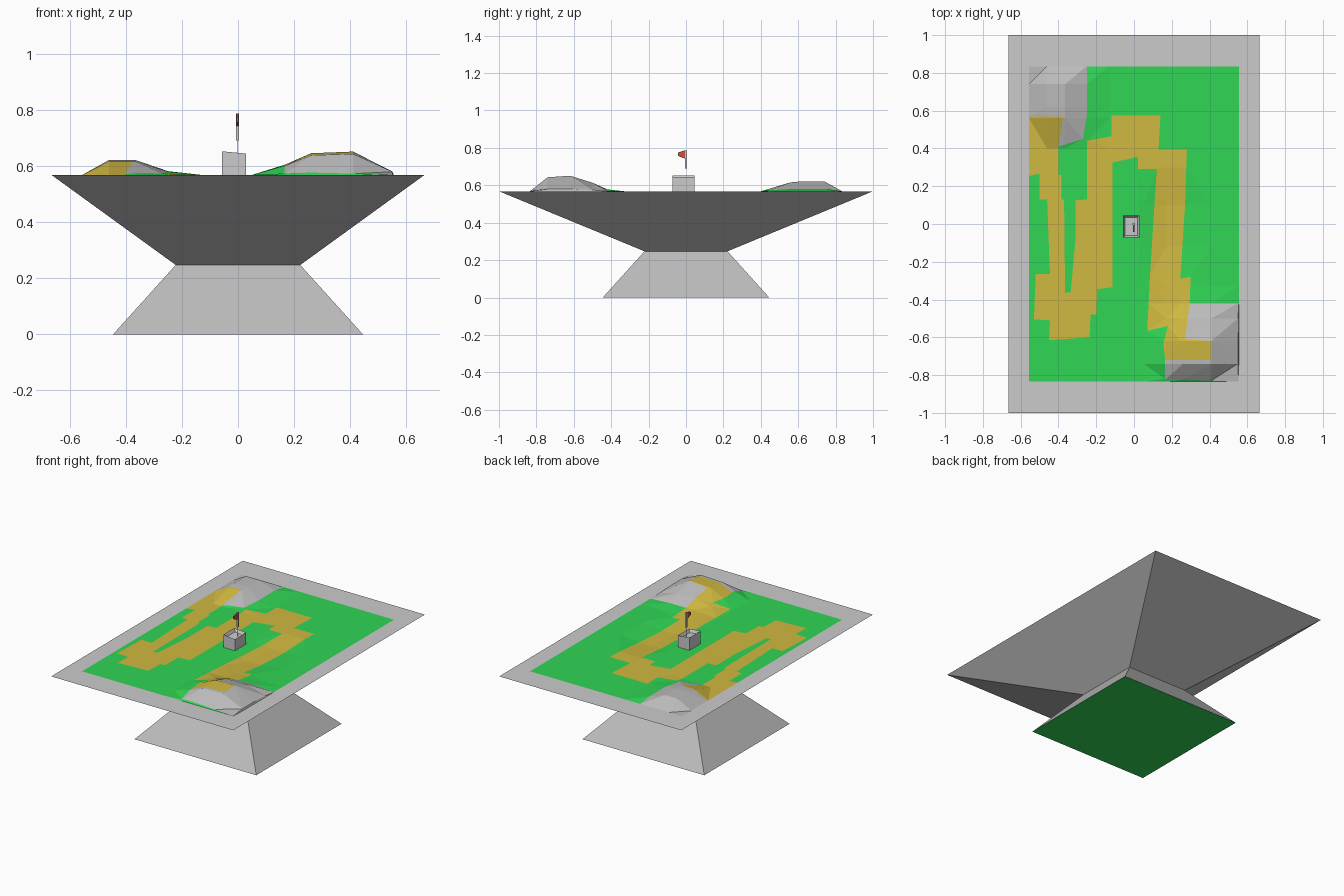
import bpy, bmesh
from mathutils import Vector
from mathutils.geometry import delaunay_2d_cdt

if "Cube" in bpy.data.objects:
    bpy.data.objects.remove(bpy.data.objects["Cube"])


def material(name, rgb):
    m = bpy.data.materials.new(name)
    m.diffuse_color = (*rgb, 1)
    m.use_nodes = True
    m.node_tree.nodes["Principled BSDF"].inputs["Base Color"].default_value = m.diffuse_color
    return m


grey = material("rock_grey", (0.5, 0.5, 0.5))
green = material("grass_green", (0.03, 0.67, 0.09))
yellow = material("path_yellow", (0.63, 0.48, 0.05))
red = material("flag_red", (0.6, 0.08, 0.04))


def make(name, verts, faces, mats=(), idx=None):
    me = bpy.data.meshes.new(name)
    me.from_pydata(verts, [], faces)
    for m in mats:
        me.materials.append(m)
    if idx:
        me.polygons.foreach_set("material_index", idx)
    me.update()
    ob = bpy.data.objects.new(name, me)
    bpy.context.collection.objects.link(ob)
    return ob


def rect(x, y, z):
    return [(-x, -y, z), (x, -y, z), (x, y, z), (-x, y, z)]


SIDES = [(i, (i + 1) % 4, (i + 1) % 4 + 4, i + 4) for i in range(4)]


def box(name, x0, x1, y0, y1, z0, z1, mat=None):
    v = [(x, y, z) for z in (z0, z1) for x, y in ((x0, y0), (x1, y0), (x1, y1), (x0, y1))]
    return make(name, v, SIDES + [(3, 2, 1, 0), (4, 5, 6, 7)], [mat] if mat else [])


TOP = 0.568
# pedestal, flared underside and flat rim
make("pedestal", rect(0.445, 0.445, 0) + rect(0.222, 0.222, 0.247),
     SIDES + [(3, 2, 1, 0)], (grey, green), [0, 0, 0, 0, 1])
make("table_underside", rect(0.222, 0.222, 0.247) + rect(0.665, 1, TOP), SIDES)
make("rim", rect(0.665, 1, TOP) + rect(0.555, 0.835, TOP), SIDES)

# hills: (height, profile along x, profile along y), last one is a shallow dip
HILLS = [
    (0.083, [(0.05, 0), (0.17, .45), (0.26, .93), (0.41, 1), (0.55, .15), (0.555, 0)],
     [(-0.835, 0), (-0.74, .9), (-0.62, 1), (-0.5, .55), (-0.42, .12), (-0.33, 0)]),
    (0.053, [(-0.555, 0), (-0.46, 1), (-0.365, 1), (-0.25, .25), (-0.13, 0)],
     [(0.4, 0), (0.56, .9), (0.62, 1), (0.74, 1), (0.835, 0)]),
    (-0.015, [(0.03, 0), (0.17, 1), (0.26, 1), (0.41, 0)],
     [(-0.33, 0), (-0.12, 1), (0.1, 1), (0.3, 0)]),
]


def lerp(profile, t):
    for (a, u), (b, v) in zip(profile, profile[1:]):
        if a <= t <= b:
            return u + (v - u) * (t - a) / (b - a)
    return 0


def height(x, y):
    return TOP + sum(h * lerp(px, x) * lerp(py, y) for h, px, py in HILLS)


# outlines of the winding path and the two rocky areas
PATH = [(-.555, .57), (-.375, .57), (-.4, .41), (-.4, .26), (-.385, .26), (-.385, .13),
        (-.37, .13), (-.365, -.365), (-.335, -.36), (-.31, -.08), (-.31, .125), (-.25, .13),
        (-.25, .44), (-.12, .465), (-.12, .575), (.14, .575), (.13, .395), (.28, .395),
        (.27, .095), (.245, -.29), (.3, -.28), (.295, -.415), (.27, -.61), (.41, -.62),
        (.41, -.72), (.165, -.72), (.155, -.635), (.18, -.54), (.07, -.565), (.085, -.27),
        (.12, .29), (.02, .29), (.02, .355), (-.115, .325), (-.115, -.335), (-.195, -.345),
        (-.2, -.48), (-.23, -.48), (-.235, -.6), (-.45, -.615), (-.445, -.51),
        (-.53, -.505), (-.52, -.265), (-.445, -.265), (-.46, .13), (-.5, .13),
        (-.5, .265), (-.555, .255)]
ROCKS = [[(.25, -.42), (.555, -.42), (.555, -.835), (.165, -.82), (.165, -.7), (.25, -.62)],
         [(-.555, .57), (-.4, .41), (-.27, .45), (-.25, .57), (-.25, .835), (-.555, .835)]]


def inside(poly, x, y):
    hit = False
    for (ax, ay), (bx, by) in zip(poly, poly[1:] + poly[:1]):
        if (ay > y) != (by > y) and x < ax + (bx - ax) * (y - ay) / (by - ay):
            hit = not hit
    return hit


# terrain: grid lines at the profile knots, cut along the outlines
X, Y = 0.555, 0.835
xs = sorted({-X, X} | {p[0] for h in HILLS for p in h[1]})
ys = sorted({-Y, Y} | {p[0] for h in HILLS for p in h[2]})
lines = [((x, -Y), (x, Y)) for x in xs] + [((-X, y), (X, y)) for y in ys]
for poly in [PATH] + ROCKS:
    lines += zip(poly, poly[1:] + poly[:1])
pts = [Vector(p) for ln in lines for p in ln]
edges = [(2 * i, 2 * i + 1) for i in range(len(lines))]
res = delaunay_2d_cdt(pts, edges, [], 0, 1e-4)
verts = [(p.x, p.y, height(p.x, p.y)) for p in res[0]]
idx = []
for f in res[2]:
    cx = sum(verts[i][0] for i in f) / len(f)
    cy = sum(verts[i][1] for i in f) / len(f)
    idx.append(1 if inside(PATH, cx, cy) else
               2 if any(inside(r, cx, cy) for r in ROCKS) else 0)
make("terrain", verts, [tuple(f) for f in res[2]], (green, yellow, grey), idx)

# watchtower with slanted top and sunken roof
tower = box("tower", -.057, .028, -.072, .045, TOP - .005, .648)
bm = bmesh.new()
bm.from_mesh(tower.data)
bm.faces.ensure_lookup_table()
for v in bm.verts:
    if v.co.z > .6:
        v.co.z += .004 if v.co.x < 0 else -.004
roof = max(bm.faces, key=lambda f: f.calc_center_median().z)
bmesh.ops.inset_region(bm, faces=[roof], thickness=.014)
for v in roof.verts:
    v.co.z -= .02
bm.to_mesh(tower.data)
bm.free()

# flag on its pole
box("flag_wire", -.003, -.001, -.001, .001, .6, .69)
box("flag_pole", -.007, .003, -.006, .006, .69, .787)
prof = [(-.005, .787), (-.042, .775), (-.042, .757), (-.005, .742)]
make("flag", [(x, y, z) for x in (-.006, .002) for y, z in prof],
     SIDES + [(3, 2, 1, 0), (4, 5, 6, 7)], [red])
